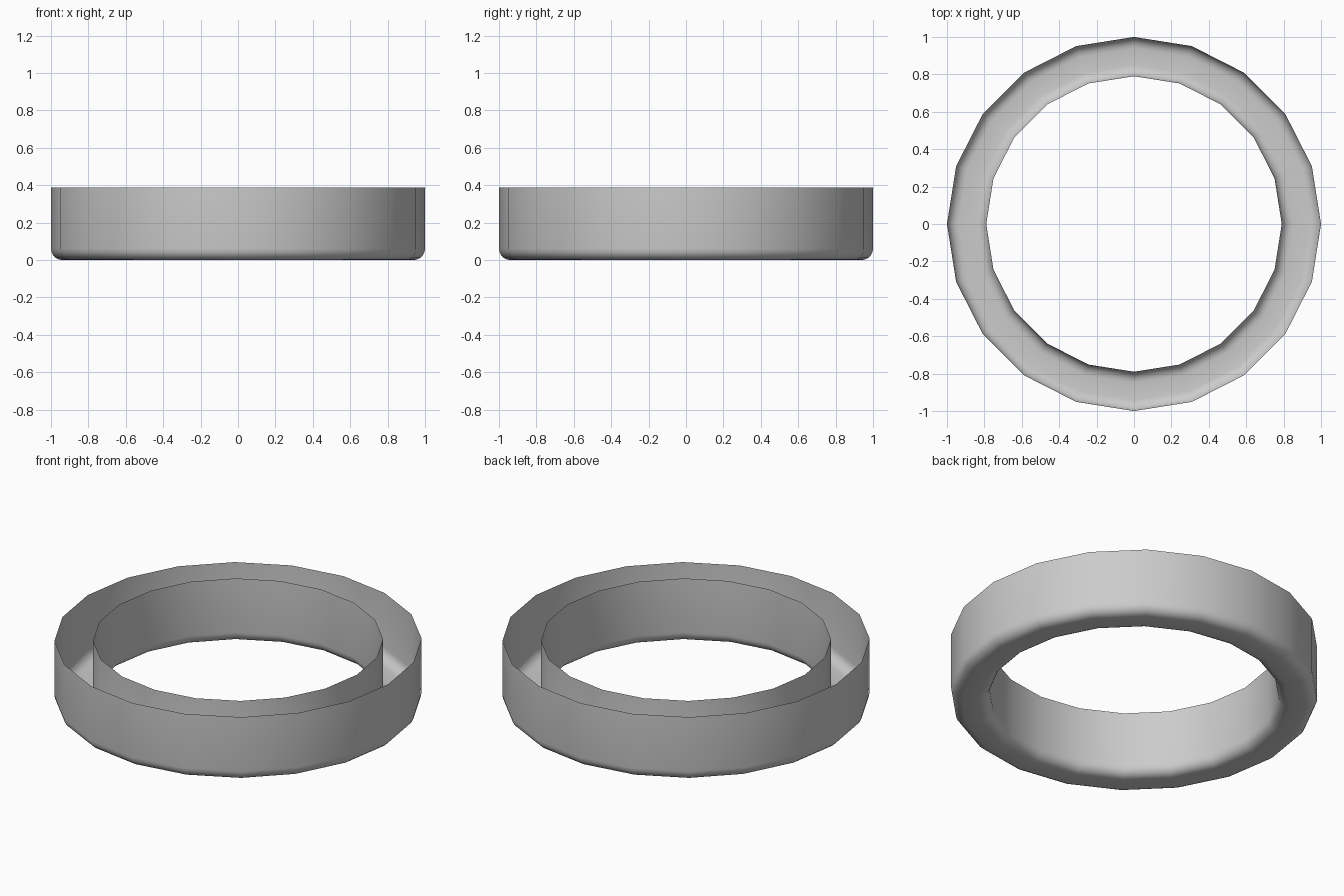
import bpy, bmesh, math

if "Cube" in bpy.data.objects:
    bpy.data.objects.remove(bpy.data.objects["Cube"])

SIDES, R_OUT, R_IN, H, FIL = 20, 1.0, 0.79, 0.387, 0.06


def fillet(cx, a0, a1, n=5):
    # quarter-round corner of the channel profile
    return [(cx + FIL * math.cos(a0 + (a1 - a0) * i / n),
             FIL + FIL * math.sin(a0 + (a1 - a0) * i / n)) for i in range(n + 1)]


# U-shaped profile: outer wall, rounded floor, inner wall, open top
profile = [(R_OUT, H)]
profile += fillet(R_OUT - FIL, 0, -math.pi / 2)
profile += fillet(R_IN + FIL, -math.pi / 2, -math.pi)
profile += [(R_IN, H)]

# Revolve the profile into a 20-sided ring
bm = bmesh.new()
rings = []
for s in range(SIDES):
    a = 2 * math.pi * s / SIDES
    rings.append([bm.verts.new((r * math.cos(a), r * math.sin(a), z)) for r, z in profile])
for s in range(SIDES):
    p, q = rings[s], rings[(s + 1) % SIDES]
    for i in range(len(profile) - 1):
        bm.faces.new((p[i], p[i + 1], q[i + 1], q[i]))
for f in bm.faces:
    f.smooth = True

mesh = bpy.data.meshes.new("channel_ring")
bm.to_mesh(mesh)
bm.free()
ring = bpy.data.objects.new("channel_ring", mesh)
bpy.context.collection.objects.link(ring)
